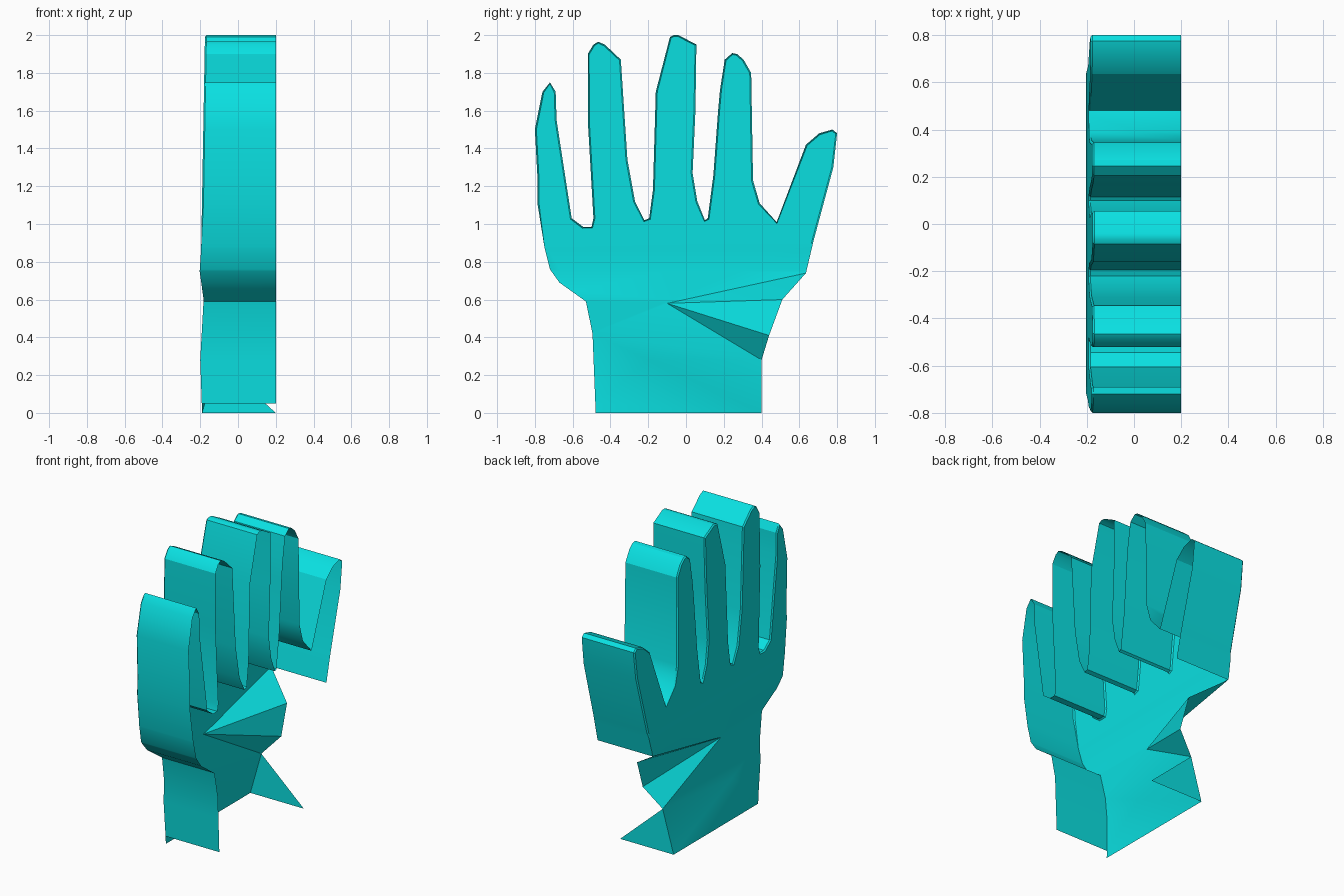
import bpy, bmesh

if "Cube" in bpy.data.objects:
    bpy.data.objects.remove(bpy.data.objects["Cube"])

# Material
cyan = bpy.data.materials.new("bright cyan")
cyan.diffuse_color = (0.003, 0.75, 0.76, 1)
cyan.use_nodes = True
cyan.node_tree.nodes["Principled BSDF"].inputs["Base Color"].default_value = cyan.diffuse_color

# Upper hand silhouette in (y, z), from the little finger side of the wrist to the thumb
heel = [(-.495, .42), (-.53, .59), (-.6, .64), (-.67, .69), (-.72, .76), (-.75, .88), (-.785, 1.1)]
little = [(-.785, 1.22), (-.8, 1.5), (-.76, 1.7), (-.72, 1.75), (-.69, 1.7),
          (-.685, 1.55), (-.605, 1.03), (-.545, .985), (-.5, .985)]
ring = [(-.49, 1.03), (-.52, 1.55), (-.52, 1.9), (-.49, 1.95), (-.465, 1.965),
        (-.43, 1.95), (-.345, 1.87), (-.31, 1.34), (-.27, 1.12), (-.22, 1.02)]
middle = [(-.195, 1.03), (-.175, 1.18), (-.16, 1.7), (-.085, 1.99), (-.065, 2),
          (-.04, 2), (.055, 1.95), (.05, 1.6), (.035, 1.27), (.06, 1.12), (.1, 1.02)]
index = [(.115, 1.03), (.145, 1.26), (.17, 1.6), (.18, 1.71), (.205, 1.87), (.245, 1.905),
         (.27, 1.9), (.305, 1.87), (.345, 1.8), (.355, 1.23), (.39, 1.11), (.48, 1.01)]
thumb = [(.635, 1.42), (.705, 1.48), (.775, 1.5), (.8, 1.48), (.78, 1.3), (.675, .91), (.635, .74)]
outline = heel + little + ring + middle + index + thumb

# Depth of the back sheet at each crease height
creases = [(0, -.19), (.28, -.2), (.6, -.182), (.75, -.203), (.87, -.195), (2, -.175)]
RIM, OPEN = .008, .2


def depth(z):
    for (z0, x0), (z1, x1) in zip(creases, creases[1:]):
        if z <= z1:
            return x0 + (x1 - x0) * (z - z0) / (z1 - z0)
    return creases[-1][1]


bm = bmesh.new()
upper = [bm.verts.new((0, y, z)) for y, z in outline]

# Wrist corners; x is how far the sheet is folded forward there
side, base = upper[0], upper[-1]
palm = bm.verts.new((0, -.1, .58))
fold_top = bm.verts.new((.182, .51, .6))
fold_mid = bm.verts.new((.2, .44, .41))
fold_low = bm.verts.new((.09, .4, .28))
heel_in = bm.verts.new((0, .4, 0))
heel_out = bm.verts.new((0, -.48, 0))
notch = bm.verts.new((0, -.48, .05))

# Hand sheet with a narrow turned rim, then the folded wrist facets
face = bm.faces.new(upper + [palm])
face.normal_update()
bmesh.ops.inset_region(bm, faces=[face], thickness=.008, use_boundary=True)
for tri in [(palm, base, fold_top), (palm, fold_top, fold_mid), (palm, fold_mid, fold_low),
            (palm, fold_low, side), (side, fold_low, heel_in), (side, heel_in, notch),
            (notch, heel_in, heel_out)]:
    bm.faces.new(tri)
bm.normal_update()
bmesh.ops.triangulate(bm, faces=bm.faces[:], quad_method='FIXED', ngon_method='EAR_CLIP')
for z, _ in creases[1:-1]:
    bmesh.ops.bisect_plane(bm, geom=bm.verts[:] + bm.edges[:] + bm.faces[:],
                           plane_co=(0, 0, z), plane_no=(0, 0, 1))
for v in bm.verts:
    v.co.x += depth(v.co.z) + (RIM if v.is_boundary and v.co.z > .9 else 0)


# Side walls: the wrist base and thumb side of the wrist stay open
def has_wall(e):
    mid = (e.verts[0].co + e.verts[1].co) / 2
    return e.is_boundary and mid.z > .03 and not (mid.y > .35 and mid.z < .74)


walls = bmesh.ops.extrude_edge_only(bm, edges=[e for e in bm.edges if has_wall(e)])
for v in walls["geom"]:
    if isinstance(v, bmesh.types.BMVert):
        v.co.x = OPEN

# Triangular flap on the thumb side of the wrist
bm.faces.new([heel_in, fold_low, bm.verts.new((OPEN, .4, 0))])
bmesh.ops.recalc_face_normals(bm, faces=bm.faces[:])

mesh = bpy.data.meshes.new("hand_shell")
bm.to_mesh(mesh)
bm.free()
hand = bpy.data.objects.new("hand_shell", mesh)
bpy.context.collection.objects.link(hand)
mesh.materials.append(cyan)
bpy.context.view_layer.objects.active = hand
hand.select_set(True)
bpy.ops.object.shade_smooth_by_angle(angle=.5)
